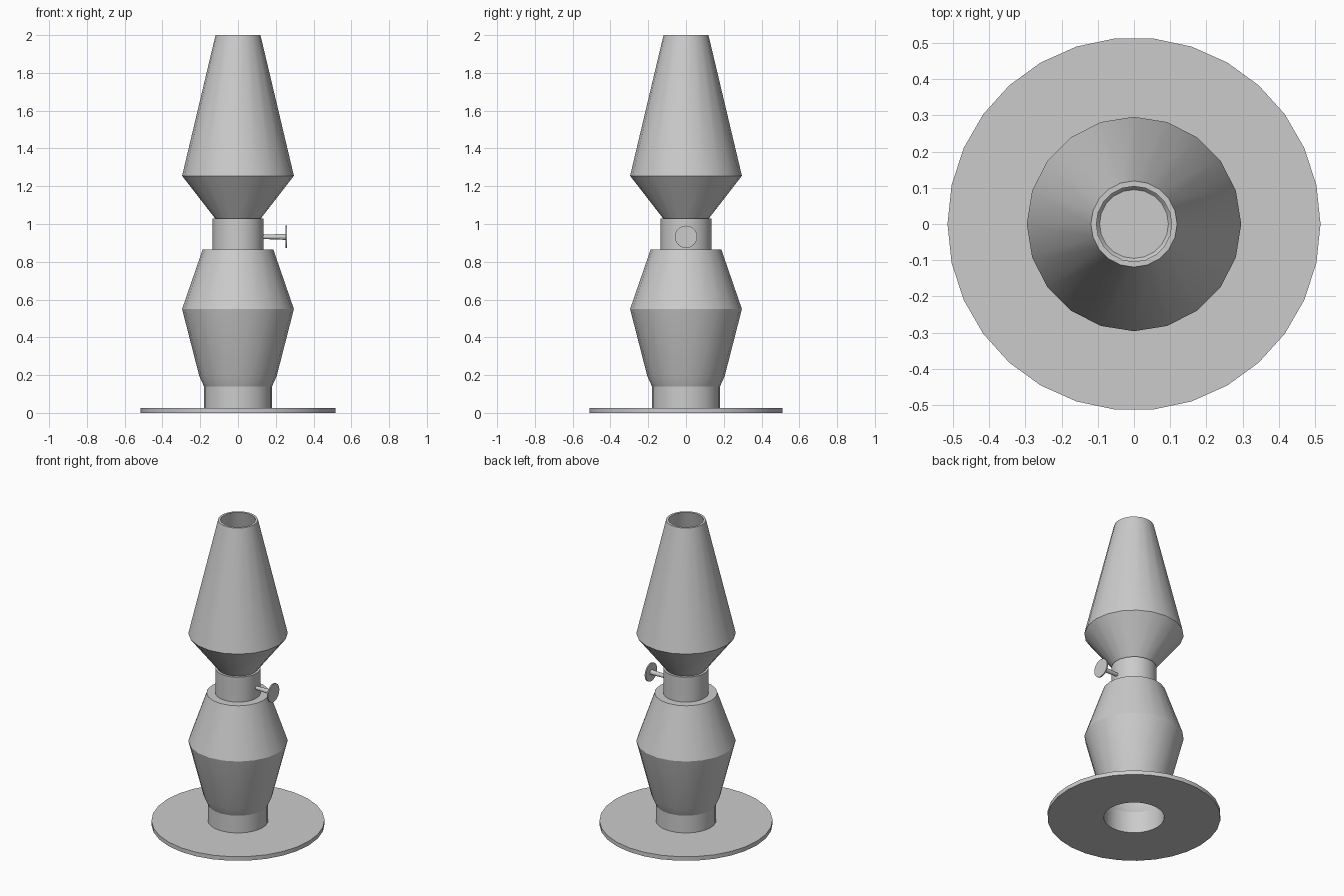
import bpy, bmesh, math
from mathutils import Matrix

if "Cube" in bpy.data.objects:
    bpy.data.objects.remove(bpy.data.objects["Cube"])


def lathe(name, profile, sides, closed=False, cap_end=False, matrix=Matrix()):
    """Revolve a (radius, height) profile about z; optionally close or cap it."""
    bm = bmesh.new()
    step = 2 * math.pi / sides
    rings = [[bm.verts.new((r * math.cos(i * step), r * math.sin(i * step), z))
              for i in range(sides)] for r, z in profile]
    pairs = list(zip(rings, rings[1:]))
    if closed:
        pairs.append((rings[-1], rings[0]))
    for a, b in pairs:
        for i in range(sides):
            j = (i + 1) % sides
            bm.faces.new((a[i], a[j], b[j], b[i]))
    if cap_end:
        bm.faces.new(rings[-1])
    if closed:
        bmesh.ops.recalc_face_normals(bm, faces=bm.faces)
    bm.transform(matrix)
    mesh = bpy.data.meshes.new(name)
    bm.to_mesh(mesh)
    bm.free()
    obj = bpy.data.objects.new(name, mesh)
    bpy.context.collection.objects.link(obj)
    bpy.ops.object.select_all(action='DESELECT')
    obj.select_set(True)
    bpy.context.view_layer.objects.active = obj
    bpy.ops.object.shade_smooth_by_angle(angle=math.radians(20))
    return obj


# Foot plate: thin ring, open in the middle
lathe("foot_plate", [(0.18, 0), (0.515, 0), (0.515, 0.027), (0.18, 0.027)], 30, closed=True)

# Oil reservoir: open underneath, flat shoulder on top
lathe("reservoir", [(0.18, 0.01), (0.18, 0.14), (0.205, 0.195),
                    (0.296, 0.55), (0.187, 0.865)], 20, cap_end=True)

# Burner collar with a flat top
lathe("burner_collar", [(0.135, 0.865), (0.135, 1.028)], 24, cap_end=True)

# Glass chimney: double-walled and open at the top
lathe("chimney", [(0.12, 1.028), (0.296, 1.255), (0.119, 2.0),
                  (0.104, 2.0), (0.278, 1.255), (0.095, 1.028)], 20, closed=True)

# Wick knob: tapered stem and a thin round disc, turned to point along +x
along_x = Matrix.Translation((0, 0, 0.932)) @ Matrix.Rotation(math.pi / 2, 4, 'Y')
lathe("knob_stem", [(0.011, 0.12), (0.016, 0.252)], 12, cap_end=True, matrix=along_x)
lathe("knob_disc", [(0.001, 0.251), (0.059, 0.251), (0.059, 0.259), (0.001, 0.259)],
      24, closed=True, matrix=along_x)
